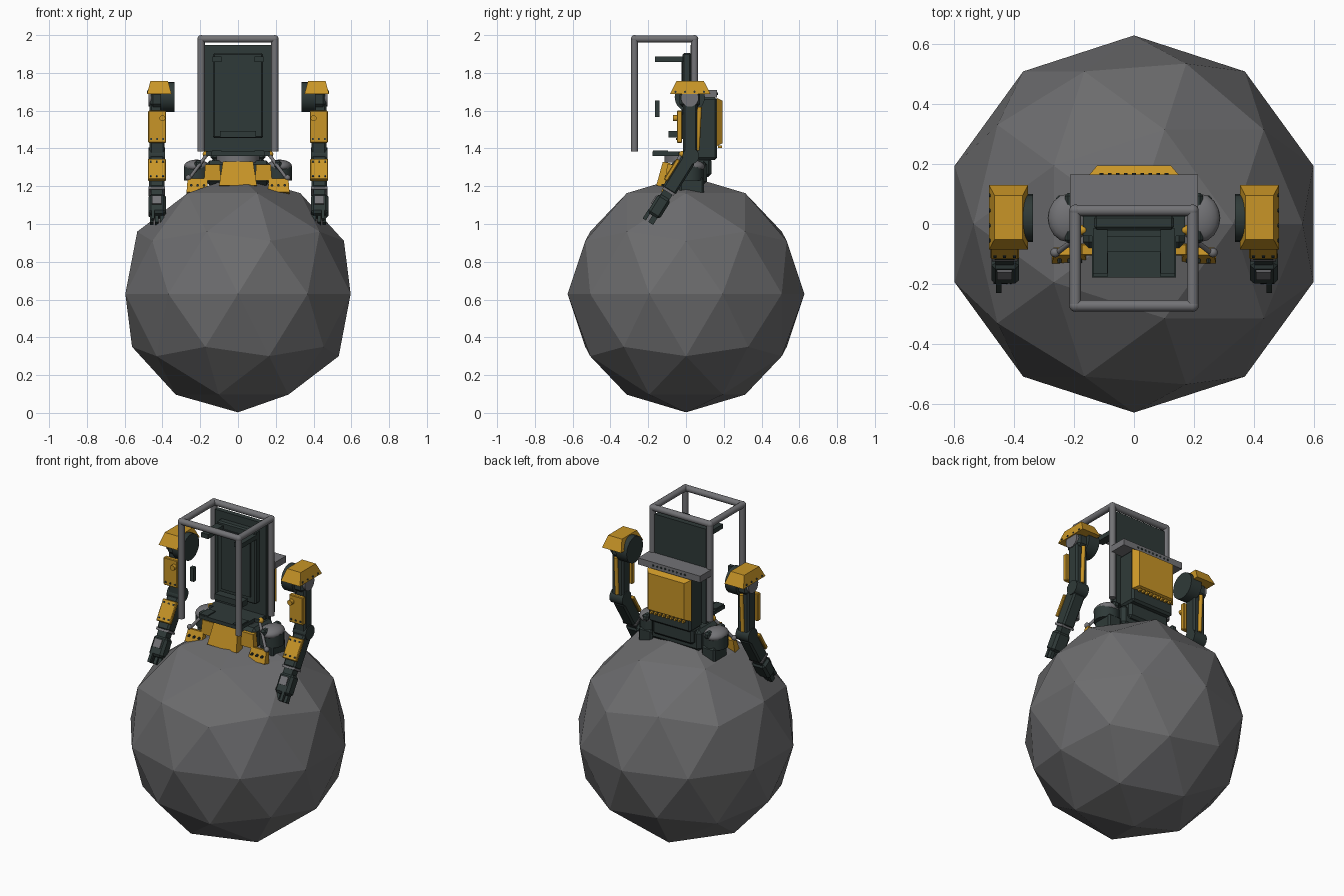
import bpy, bmesh, math
from mathutils import Matrix, Vector

cube = bpy.data.objects.get("Cube")
if cube:
    bpy.data.objects.remove(cube, do_unlink=True)


def material(name, color):
    m = bpy.data.materials.new(name)
    m.use_nodes = True
    m.diffuse_color = (*color, 1)
    m.node_tree.nodes["Principled BSDF"].inputs["Base Color"].default_value = (*color, 1)
    return m


YELLOW = material("safety yellow", (0.58, 0.30, 0.02))
DARK = material("dark green grey", (0.028, 0.042, 0.04))
STEEL = material("steel grey", (0.17, 0.17, 0.18))
ROCK = material("rock grey", (0.15, 0.15, 0.155))


def finish(name, bm, mat, matrix, smooth=False):
    bmesh.ops.transform(bm, matrix=matrix, verts=bm.verts)
    bmesh.ops.recalc_face_normals(bm, faces=bm.faces)
    if smooth:
        for f in bm.faces:
            f.smooth = True
        for e in bm.edges:
            e.smooth = len(e.link_faces) < 2 or e.calc_face_angle() < 0.7
    mesh = bpy.data.meshes.new(name)
    bm.to_mesh(mesh)
    bm.free()
    mesh.materials.append(mat)
    obj = bpy.data.objects.new(name, mesh)
    bpy.context.collection.objects.link(obj)
    return obj


def box(name, center, size, mat, tilt=0, taper=(1, 1), bevel=0):
    """Box tilted about x; taper scales its top face."""
    bm = bmesh.new()
    bmesh.ops.create_cube(bm, size=1)
    for v in bm.verts:
        if v.co.z > 0:
            v.co.x *= taper[0]
            v.co.y *= taper[1]
        v.co = Vector(a * b for a, b in zip(v.co, size))
    if bevel:
        bmesh.ops.bevel(bm, geom=bm.edges[:], offset=bevel, segments=1, affect='EDGES')
    return finish(name, bm, mat, Matrix.Translation(center) @ Matrix.Rotation(tilt, 4, 'X'))


def rod(name, a, b, radius, mat, sides=16):
    a, b = Vector(a), Vector(b)
    bm = bmesh.new()
    bmesh.ops.create_cone(bm, cap_ends=True, segments=sides, radius1=radius,
                          radius2=radius, depth=(b - a).length)
    turn = (b - a).to_track_quat('Z', 'Y').to_matrix().to_4x4()
    return finish(name, bm, mat, Matrix.Translation((a + b) / 2) @ turn, True)


def ball(name, center, radii, mat):
    bm = bmesh.new()
    bmesh.ops.create_uvsphere(bm, u_segments=16, v_segments=10, radius=1)
    return finish(name, bm, mat, Matrix.Translation(center) @ Matrix.Diagonal((*radii, 1)), True)


# Faceted boulder
bm = bmesh.new()
bmesh.ops.create_icosphere(bm, subdivisions=2, radius=0.627)
finish("boulder", bm, ROCK, Matrix.Translation((0, 0, 0.63)))

# Roll cage
X, FRONT, REAR, TOP = 0.195, -0.272, 0.045, 1.98
for y, end in ((FRONT, "front"), (REAR, "rear")):
    rod(f"cage_{end}_bar", (-X, y, TOP), (X, y, TOP), 0.019, STEEL)
    for s in (-1, 1):
        rod(f"cage_{end}_post", (s * X, y, 1.385), (s * X, y, TOP), 0.019, STEEL)
        ball("cage_corner", (s * X, y, TOP), (0.02,) * 3, STEEL)
for s in (-1, 1):
    rod("cage_side_bar", (s * X, FRONT, TOP), (s * X, REAR, TOP), 0.019, STEEL)

# Seat and cockpit
box("cockpit_back", (0, 0.04, 1.655), (0.35, 0.03, 0.585), DARK)
box("seat_back", (0, 0.005, 1.68), (0.265, 0.045, 0.45), DARK, bevel=0.008)
box("seat_pad", (0, -0.02, 1.68), (0.2, 0.008, 0.37), DARK)
box("seat_cushion", (0, -0.067, 1.475), (0.19, 0.05, 0.035), DARK)
box("cockpit_floor", (0, -0.08, 1.372), (0.28, 0.195, 0.022), DARK)
box("floor_cross_plate", (0, 0.0, 1.372), (0.34, 0.08, 0.022), DARK)
for s in (-1, 1):
    box("head_guard", (s * 0.112, -0.09, 1.872), (0.048, 0.15, 0.028), DARK)
    box("floor_rail", (s * 0.112, -0.135, 1.386), (0.05, 0.08, 0.008), DARK)
box("side_control", (-0.2, -0.152, 1.61), (0.025, 0.025, 0.085), DARK)

# Backpack
box("back_beam", (0, 0.11, 1.69), (0.425, 0.11, 0.04), STEEL)
box("backpack", (0, 0.105, 1.505), (0.29, 0.12, 0.33), DARK, bevel=0.012)
box("backpack_cover", (0, 0.178, 1.54), (0.3, 0.255, 0.032), YELLOW,
    tilt=-math.pi / 2, taper=(0.82, 0.88))
for i in range(9):
    x = (i - 4) * 0.027
    rod("beam_rivet", (x, 0.16, 1.69), (x, 0.169, 1.69), 0.006, DARK, 8)
    box("cover_tooth", (x, 0.18, 1.409), (0.014, 0.02, 0.014), YELLOW)

# Waist
rod("turntable", (0, 0, 1.325), (0, 0, 1.362), 0.115, STEEL, 24)
box("waist", (0, 0.015, 1.27), (0.34, 0.19, 0.13), DARK, bevel=0.02)
box("rear_waist", (0, 0.09, 1.3), (0.28, 0.09, 0.1), DARK, bevel=0.015)
box("front_skirt", (0, -0.115, 1.262), (0.2, 0.06, 0.13), YELLOW, tilt=-0.2, taper=(0.8, 0.7))
for s in (-1, 1):
    box("skirt_wing", (s * 0.135, -0.085, 1.272), (0.09, 0.04, 0.085), YELLOW, taper=(0.85, 0.8))
    box("hip_link", (s * 0.17, 0.02, 1.28), (0.08, 0.09, 0.07), DARK, bevel=0.01)
    rod("hip_drum", (s * 0.215, 0.02, 1.23), (s * 0.215, 0.02, 1.305), 0.072, DARK, 20)
    ball("hip_dome", (s * 0.22, 0.02, 1.305), (0.066, 0.08, 0.036), STEEL)
    box("hip_dome_strap", (s * 0.21, 0.02, 1.315), (0.04, 0.166, 0.04), DARK, bevel=0.01)
    box("thigh", (s * 0.215, 0.03, 1.2), (0.09, 0.13, 0.09), DARK, bevel=0.01)
    box("thigh_guard", (s * 0.215, -0.1, 1.2), (0.115, 0.045, 0.075), YELLOW,
        tilt=-0.25, taper=(0.9, 0.6))
    ball("hip_pin", (s * 0.262, -0.095, 1.245), (0.016,) * 3, STEEL)
    ball("floor_pin", (s * 0.17, -0.02, 1.37), (0.017,) * 3, YELLOW)
    rod("hip_piston", (s * 0.17, -0.03, 1.36), (s * 0.255, -0.095, 1.245), 0.009, STEEL, 10)
    for i in range(3):
        x = s * (0.18 + i * 0.034)
        rod("thigh_bolt", (x, -0.13, 1.205), (x, -0.105, 1.205), 0.007, DARK, 8)

# Arms: each part sits on the arm's centre line, the forearm leaning forward
ELBOW = Vector((0, 0.025, 1.36))
LEAN = -math.atan2(0.21, 0.335)
DOWN = Matrix.Rotation(LEAN, 3, 'X')


def forearm(name, s, local, size, mat, **more):
    return box(name, ELBOW + Vector((s * 0.43, 0, 0)) + DOWN @ Vector(local),
               size, mat, tilt=LEAN, **more)


for s in (-1, 1):
    # Shoulder
    box("shoulder_cap", (s * 0.417, 0.022, 1.722), (0.13, 0.215, 0.068), YELLOW, taper=(0.72, 0.68))
    rod("shoulder_drum", (s * 0.335, 0.02, 1.672), (s * 0.41, 0.02, 1.672), 0.08, DARK, 20)
    box("shoulder_block", (s * 0.425, 0.02, 1.66), (0.08, 0.11, 0.08), DARK, bevel=0.015)
    rod("shoulder_hub", (s * 0.45, 0.02, 1.668), (s * 0.474, 0.02, 1.668), 0.047, STEEL, 20)
    for i in range(4):
        y = -0.055 + i * 0.05
        rod("cap_bolt", (s * 0.476, y, 1.7), (s * 0.482, y, 1.7), 0.006, DARK, 8)
    # Upper arm
    box("upper_arm", (s * 0.428, 0.022, 1.49), (0.08, 0.075, 0.3), DARK, bevel=0.01)
    box("upper_arm_plate", (s * 0.428, -0.034, 1.515), (0.095, 0.028, 0.17), YELLOW, bevel=0.004)
    box("plate_mount", (s * 0.428, -0.015, 1.515), (0.06, 0.03, 0.13), DARK)
    rod("plate_light", (s * 0.4, -0.07, 1.56), (s * 0.4, -0.04, 1.56), 0.016, YELLOW, 12)
    rod("upper_piston", (s * 0.428, 0.072, 1.62), (s * 0.428, 0.06, 1.39), 0.012, YELLOW, 10)
    # Elbow
    rod("elbow", (s * 0.386, 0.025, 1.36), (s * 0.474, 0.025, 1.36), 0.044, DARK, 16)
    # Forearm and hand
    forearm("forearm", s, (0, 0, -0.12), (0.08, 0.08, 0.2), DARK, bevel=0.01)
    forearm("forearm_plate", s, (0, -0.045, -0.115), (0.095, 0.022, 0.13), YELLOW, bevel=0.004)
    forearm("wrist", s, (0, 0, -0.235), (0.06, 0.055, 0.05), DARK)
    forearm("wrist_band", s, (0, 0, -0.22), (0.085, 0.07, 0.014), STEEL)
    forearm("hand", s, (0.002, 0, -0.315), (0.092, 0.075, 0.12), DARK, bevel=0.014)
    forearm("knuckle_plate", s, (0, -0.04, -0.3), (0.05, 0.01, 0.05), STEEL)
    for i in range(3):
        forearm("finger", s, ((i - 1) * 0.027, 0.01, -0.39), (0.02, 0.03, 0.05), DARK, taper=(1, 1))
    forearm("thumb", s, (s * 0.02, -0.03, -0.385), (0.018, 0.02, 0.06), DARK)
    # Plate bolts
    for dx in (-0.032, 0, 0.032):
        rod("upper_bolt", (s * 0.428 + dx, -0.052, 1.45), (s * 0.428 + dx, -0.046, 1.45),
            0.006, DARK, 8)
        for dz in (-0.07, -0.16):
            forearm("forearm_bolt", s, (dx, -0.057, dz), (0.01, 0.006, 0.01), DARK)
